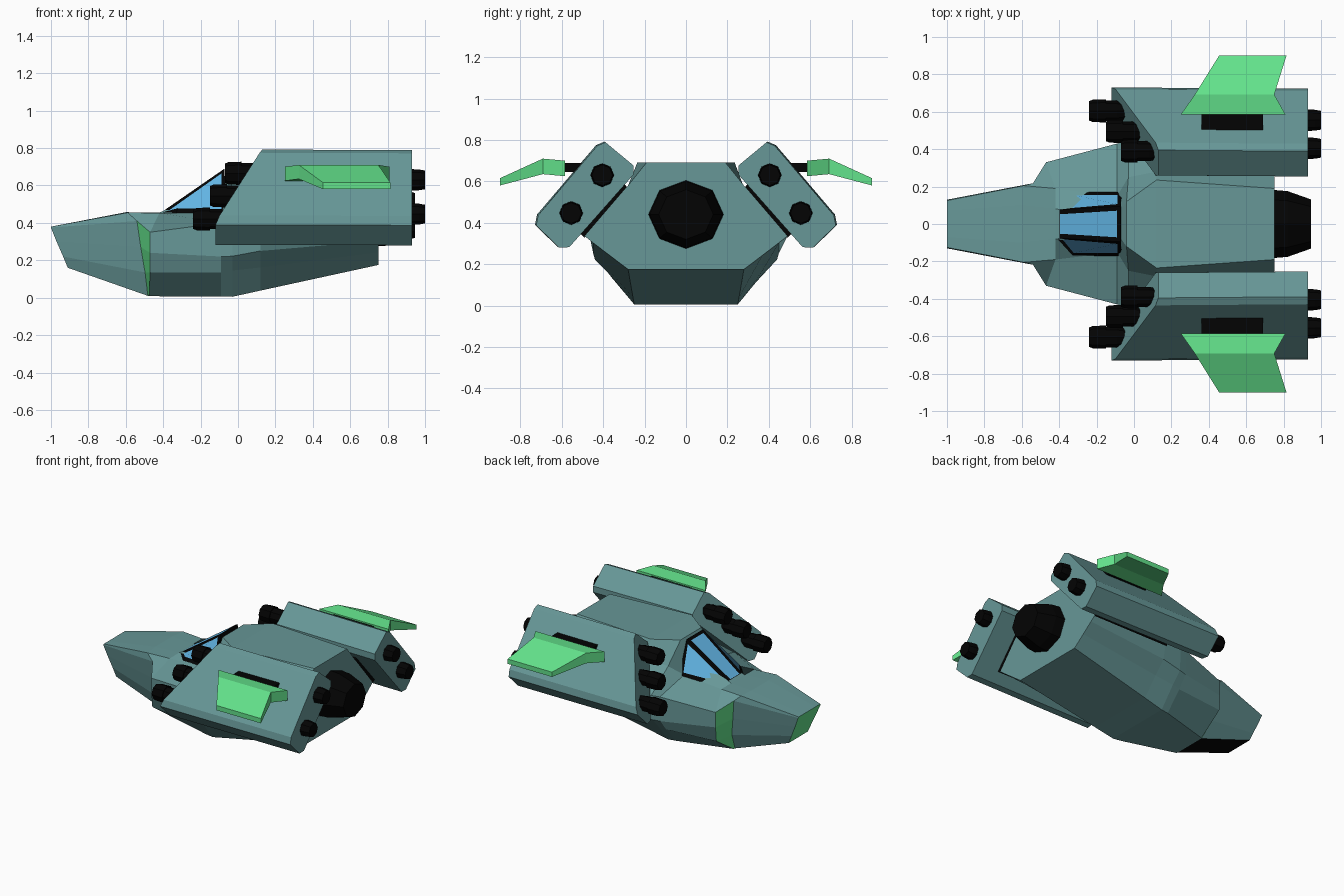
import bpy, bmesh, math

if "Cube" in bpy.data.objects:
    bpy.data.objects.remove(bpy.data.objects["Cube"])


def material(name, rgb):
    m = bpy.data.materials.new(name)
    m.diffuse_color = (*rgb, 1)
    m.use_nodes = True
    m.node_tree.nodes["Principled BSDF"].inputs["Base Color"].default_value = m.diffuse_color
    return m


TEAL = material("teal hull", (0.135, 0.31, 0.31))
GREEN = material("green trim", (0.125, 0.76, 0.26))
BLACK = material("black metal", (0.001, 0.001, 0.001))
GLASS = material("blue glass", (0.12, 0.45, 0.76))


def finish(name, bm, *mats):
    bmesh.ops.recalc_face_normals(bm, faces=bm.faces)
    me = bpy.data.meshes.new(name)
    bm.to_mesh(me)
    bm.free()
    for m in mats:
        me.materials.append(m)
    ob = bpy.data.objects.new(name, me)
    bpy.context.collection.objects.link(ob)
    return ob


def loft(rings):
    """Skin a list of equal-length point rings and cap both ends."""
    bm = bmesh.new()
    vs = [[bm.verts.new(p) for p in r] for r in rings]
    n = len(rings[0])
    strips = []
    for a, b in zip(vs, vs[1:]):
        strips.append([bm.faces.new((a[i], a[(i + 1) % n], b[(i + 1) % n], b[i]))
                       for i in range(n)])
    caps = [bm.faces.new(vs[0]), bm.faces.new(vs[-1])]
    return bm, strips, caps


def mirrored(pts, side):
    return [(x, y * side, z) for x, y, z in pts]


def tube(name, y, z, profile, sides=8, widen=1.0):
    """Turned part along x; profile is (x, radius) pairs."""
    rings = [[(x, y + widen * r * math.sin(k * math.tau / sides), z + r * math.cos(k * math.tau / sides))
              for k in range(sides)] for x, r in profile]
    finish(name, loft(rings)[0], BLACK)


# Fuselage: half sections (bottom, chine, lower side, shoulder, upper, top edge), nose to tail
half_sections = [
    [(-.91, .11, .16), (-.935, .115, .22), (-.97, .123, .30), (-1, .13, .375), (-1, .125, .38), (-1, .07, .38)],
    [(-.482, .12, .01), (-.497, .18, .135), (-.52, .20, .27), (-.54, .218, .41), (-.59, .205, .455), (-.6, .1, .457)],
    [(-.475, .13, .008), (-.47, .32, .135), (-.47, .33, .24), (-.47, .33, .35), (-.42, .19, .453), (-.42, .08, .455)],
    [(-.09, .24, .006), (-.09, .36, .136), (-.09, .425, .22), (-.09, .43, .40), (-.09, .15, .455), (-.09, .05, .6)],
    [(-.03, .25, .005), (-.03, .365, .145), (-.03, .44, .222), (-.03, .445, .40), (-.03, .25, .54), (-.04, .12, .685)],
    [(.12, .256, .038), (.12, .366, .162), (.12, .448, .25), (.12, .47, .355), (.12, .28, .57), (.12, .235, .692)],
    [(.75, .28, .175), (.75, .37, .243), (.75, .45, .304), (.75, .49, .335), (.75, .28, .58), (.75, .19, .692)],
]
rings = [h + [(x, -y, z) for x, y, z in reversed(h)] for h in half_sections]
bm, strips, caps = loft(rings)
caps[0].material_index = 1                       # nose panel
for i in (0, 1, 2, 8, 9, 10):                    # stepped intake faces
    strips[1][i].material_index = 1
strips[0][11].material_index = 2                 # nose underside
finish("fuselage", bm, TEAL, GREEN, BLACK)

# Canopy: black wedge with inset glass panes
bm = bmesh.new()
P = {s: [bm.verts.new(p) for p in mirrored(
    [(-.415, .075, .453), (-.33, .17, .45), (-.065, .172, .455), (-.072, .095, .69)], s)] for s in (1, -1)}
a, b = P[1], P[-1]
panes = [bm.faces.new((a[0], b[0], b[3], a[3])), bm.faces.new(a), bm.faces.new(b)]
bm.faces.new((a[2], a[3], b[3], b[2]))
bm.faces.new((a[0], a[1], a[2], b[2], b[1], b[0]))
bmesh.ops.recalc_face_normals(bm, faces=bm.faces)
bmesh.ops.inset_individual(bm, faces=panes, thickness=.033, depth=0)
for f in panes:
    f.material_index = 1
finish("canopy", bm, BLACK, GLASS)

# Main engine
tube("main_engine", 0, .44, [(.68, .165), (.75, .165), (.82, .16), (.945, .12)], widen=1.1)

pod_profile = [(.395, .792), (.435, .775), (.72, .44), (.73, .39),
               (.62, .283), (.57, .285), (.26, .635), (.26, .68)]


def pod_front(y, z):
    t = .63 * y - .78 * z                        # distance down the tilted pod
    return max(-.12, min(.13, .13 - .25 * (t + .36) / .515))


for side, tag in ((1, "left"), (-1, "right")):
    # Tilted side pod with raked front
    front = [(pod_front(y, z), y, z) for y, z in pod_profile]
    back = [(.93, y - .006, z - .003) for y, z in pod_profile]
    finish("pod_" + tag, loft([mirrored(front, side), mirrored(back, side)])[0], TEAL)

    # Plate joining pod to fuselage
    plate = [(.285, .572), (.302, .592), (.512, .348), (.49, .328)]
    finish("pod_mount_" + tag, loft([[(x, y * side, z) for y, z in plate] for x in (.13, .75)])[0], BLACK)

    # Three staggered guns
    for i, (x, y, z) in enumerate([(-.07, .39, .665), (-.15, .495, .545), (-.24, .605, .42)]):
        tube(f"gun_{tag}_{i + 1}", y * side, z,
             [(x, .052), (x + .02, .06), (x + .09, .062), (x + .09, .054), (x + .15, .054), (x + .2, .045)])

    # Two rear thrusters
    for i, (y, z) in enumerate([(.405, .63), (.555, .447)]):
        tube(f"thruster_{tag}_{i + 1}", y * side, z, [(.9, .058), (.965, .056), (1, .05)])

    # Winglet: (leading x, trailing x, y, bottom z, top z)
    stations = [(.25, .81, .585, .625, .70), (.325, .75, .692, .635, .71), (.455, .815, .9, .58, .615)]
    finish("winglet_" + tag, loft([mirrored(
        [(x0, y, z0), (x1, y, z0), (x1, y, z1), (x0, y, z1)], side)
        for x0, x1, y, z0, z1 in stations])[0], GREEN)
    finish("winglet_mount_" + tag, loft([mirrored(
        [(.36, y, .645), (.69, y, .645), (.69, y, .69), (.36, y, .69)], side)
        for y in (.5, .6)])[0], BLACK)
